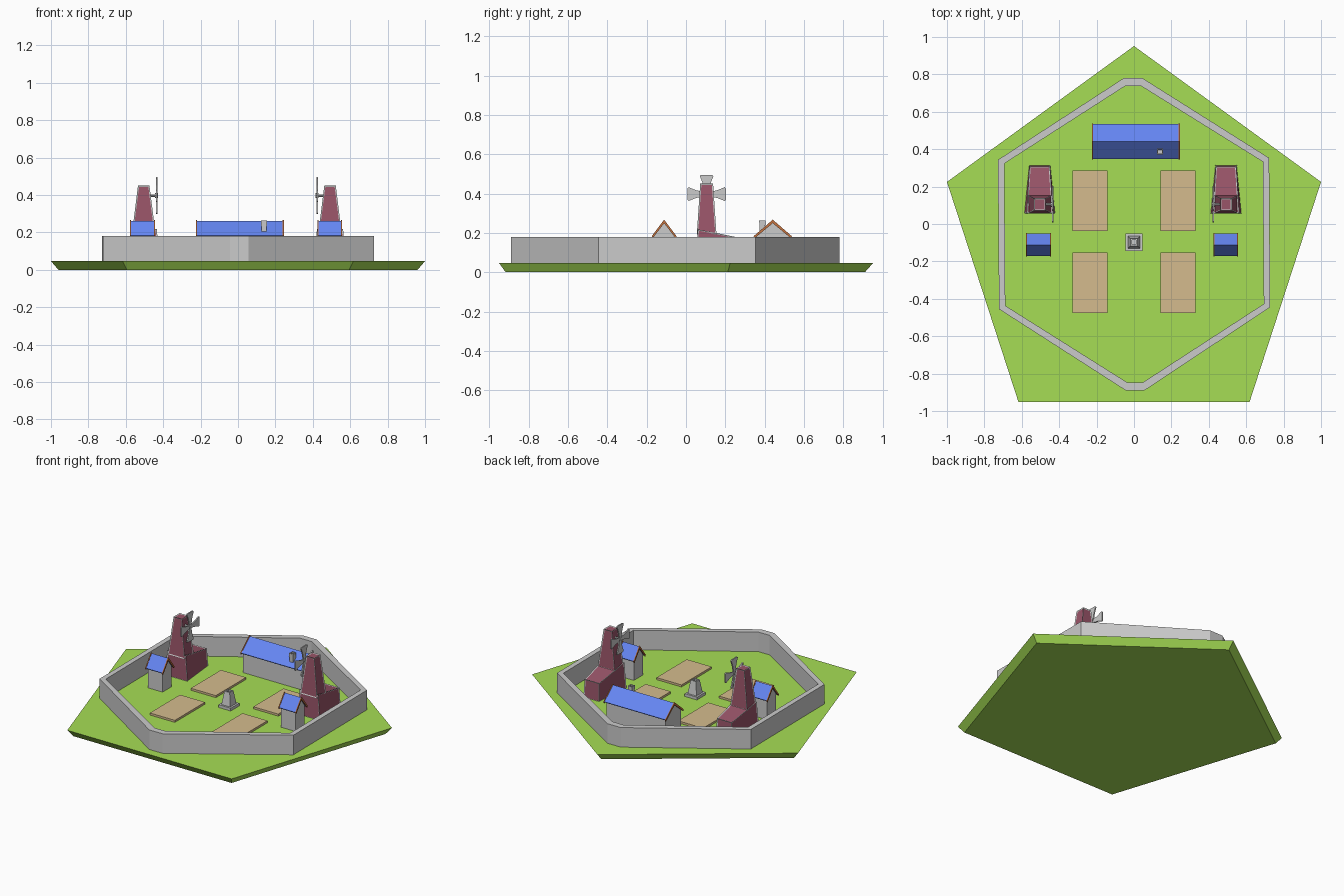
import bpy, bmesh
from math import sin, cos, pi, radians
from mathutils import Matrix, Vector

if "Cube" in bpy.data.objects:
    bpy.data.objects.remove(bpy.data.objects["Cube"])

COLORS = {"grass": (0.38, 0.73, 0.09, 1), "soil": (0.66, 0.50, 0.27, 1),
          "blue": (0.13, 0.24, 0.90, 1), "orange": (0.55, 0.17, 0.05, 1),
          "plum": (0.32, 0.09, 0.14, 1)}
MATS = {}


def finish(bm, name, color=None):
    bmesh.ops.recalc_face_normals(bm, faces=bm.faces[:])
    me = bpy.data.meshes.new(name)
    bm.to_mesh(me)
    bm.free()
    ob = bpy.data.objects.new(name, me)
    bpy.context.collection.objects.link(ob)
    if color:
        if color not in MATS:
            MATS[color] = bpy.data.materials.new(color)
            MATS[color].diffuse_color = COLORS[color]
        me.materials.append(MATS[color])
    return ob


def loft(name, rings, color=None, wrap=False):
    """Skin a list of equal-length point rings; cap the ends or wrap around."""
    bm = bmesh.new()
    rows = [[bm.verts.new(p) for p in r] for r in rings]
    n = len(rows[0])
    pairs = list(zip(rows, rows[1:])) + ([(rows[-1], rows[0])] if wrap else [])
    for a, b in pairs:
        for i in range(n):
            j = (i + 1) % n
            bm.faces.new((a[i], a[j], b[j], b[i]))
    if not wrap:
        bm.faces.new(rows[0])
        bm.faces.new(rows[-1])
    return finish(bm, name, color)


def rect(cx, cy, hx, hy, z):
    return [(cx - hx, cy - hy, z), (cx + hx, cy - hy, z),
            (cx + hx, cy + hy, z), (cx - hx, cy + hy, z)]


def prism_x(name, profile, x0, x1, color=None):
    return loft(name, [[(x, y, z) for y, z in profile] for x in (x0, x1)], color)


def house(name, x0, x1, cy, half, ridge=0.262, eave=0.183):
    """Gabled body, thin roof shell and a verge board on each end."""
    def chevron(h, top, low, t):
        return [(cy - h, low), (cy, top), (cy + h, low),
                (cy + h - 0.004, low - t * 0.6), (cy, top - t), (cy - h + 0.004, low - t * 0.6)]
    b = half - 0.012
    prism_x(name + "_walls", [(cy - b, 0.045), (cy + b, 0.045), (cy + b, eave + 0.004),
                              (cy, ridge - 0.007), (cy - b, eave + 0.004)], x0 + 0.012, x1 - 0.012)
    prism_x(name + "_roof", chevron(half, ridge, eave, 0.010), x0 + 0.004, x1 - 0.004, "blue")
    for side, x in (("left", x0), ("right", x1 - 0.006)):
        prism_x(f"{name}_{side}_verge_board", chevron(half + 0.003, ridge + 0.005, eave, 0.018),
                x, x + 0.006, "orange")


def framed(name, rings):
    """Plum solid with grey battens along its edges."""
    loft(name, rings, "plum")
    frame = loft(name + "_battens", rings)
    w = frame.modifiers.new("battens", 'WIREFRAME')
    w.thickness = 0.010
    w.offset = 0
    w.use_even_offset = False


def windmill(name, cx, s):
    cy = 0.105
    # low house with a roof sloping down to the back
    framed(name + "_base", [
        [(cx - .081, .058, .045), (cx + .081, .058, .045), (cx + .056, .312, .045), (cx - .056, .312, .045)],
        [(cx - .067, .062, .215), (cx + .067, .062, .215), (cx + .052, .305, .165), (cx - .052, .305, .165)]])
    # tapered tower
    framed(name + "_tower", [rect(cx, cy, .060, .047, .195), rect(cx, cy, .028, .030, .447)])
    # axle and hub
    fx, z = cx + s * 0.069, 0.397
    for part, r, xa, xb in (("axle", .007, cx, fx), ("hub", .013, fx - s * .008, fx + s * .008)):
        ring = [(r * cos(i * pi / 4), r * sin(i * pi / 4)) for i in range(8)]
        prism_x(f"{name}_{part}", [(cy + u, z + v) for u, v in ring], xa, xb)
    # four flared sails
    for k in range(4):
        a = k * pi / 2
        pts = [(-.009, .005), (.009, .005), (.020, .055), (.035, .092), (.028, .098),
               (-.028, .098), (-.035, .092), (-.020, .055)]
        prof = [(cy + u * cos(a) - v * sin(a), z + u * sin(a) + v * cos(a)) for u, v in pts]
        prism_x(f"{name}_sail_{k + 1}", prof, fx - .004, fx + .004)


# pentagonal ground
def pentagon(r, z):
    return [(r * sin(i * 2 * pi / 5), -0.1 + r * cos(i * 2 * pi / 5), z) for i in range(5)]


loft("ground", [pentagon(1.01, 0), pentagon(1.0515, 0.047)], "grass")


# perimeter wall
def wall_ring(half, z):
    pts = half + [(-x, y) for x, y in reversed(half)]
    rot = Matrix.Rotation(radians(0.4), 3, 'Z')
    return [rot @ Vector((x, y, z)) for x, y in pts]


outer = [(.05, .78), (.725, .348), (.725, -.45), (.05, -.89)]
inner = [(.042, .738), (.691, .328), (.691, -.432), (.042, -.847)]
loft("perimeter_wall", [wall_ring(outer, .04), wall_ring(outer, .18),
                        wall_ring(inner, .18), wall_ring(inner, .04)], wrap=True)

# crop fields
for i, x in enumerate((-.235, .235)):
    for j, y in enumerate((.125, -.315)):
        loft(f"field_{i * 2 + j + 1}", [rect(x, y, .094, .162, .04), rect(x, y, .094, .162, .061)], "soil")

# buildings
house("long_hall", -.224, .245, .441, .094)
house("left_cottage", -.577, -.444, -.111, .060)
house("right_cottage", .424, .557, -.111, .060)
loft("hall_chimney", [rect(.139, .388, .012, .012, .17), rect(.139, .388, .016, .016, .264),
                      rect(.139, .388, .010, .010, .264), rect(.139, .388, .010, .010, .225)])

# windmills, sails facing the middle
windmill("left_windmill", -.504, 1)
windmill("right_windmill", .492, -1)

# central monument: slab, tapered shaft, hollow top
loft("monument_base", [rect(0, -.098, .046, .046, .04), rect(0, -.098, .046, .046, .066)])
loft("monument_shaft", [rect(0, -.098, .034, .034, .06), rect(0, -.098, .020, .020, .155),
                        rect(0, -.098, .012, .012, .155), rect(0, -.098, .012, .012, .125)])

for m in bpy.data.materials:
    if m.users and not m.is_grease_pencil:
        m.use_nodes = True
        m.node_tree.nodes["Principled BSDF"].inputs["Base Color"].default_value = m.diffuse_color
